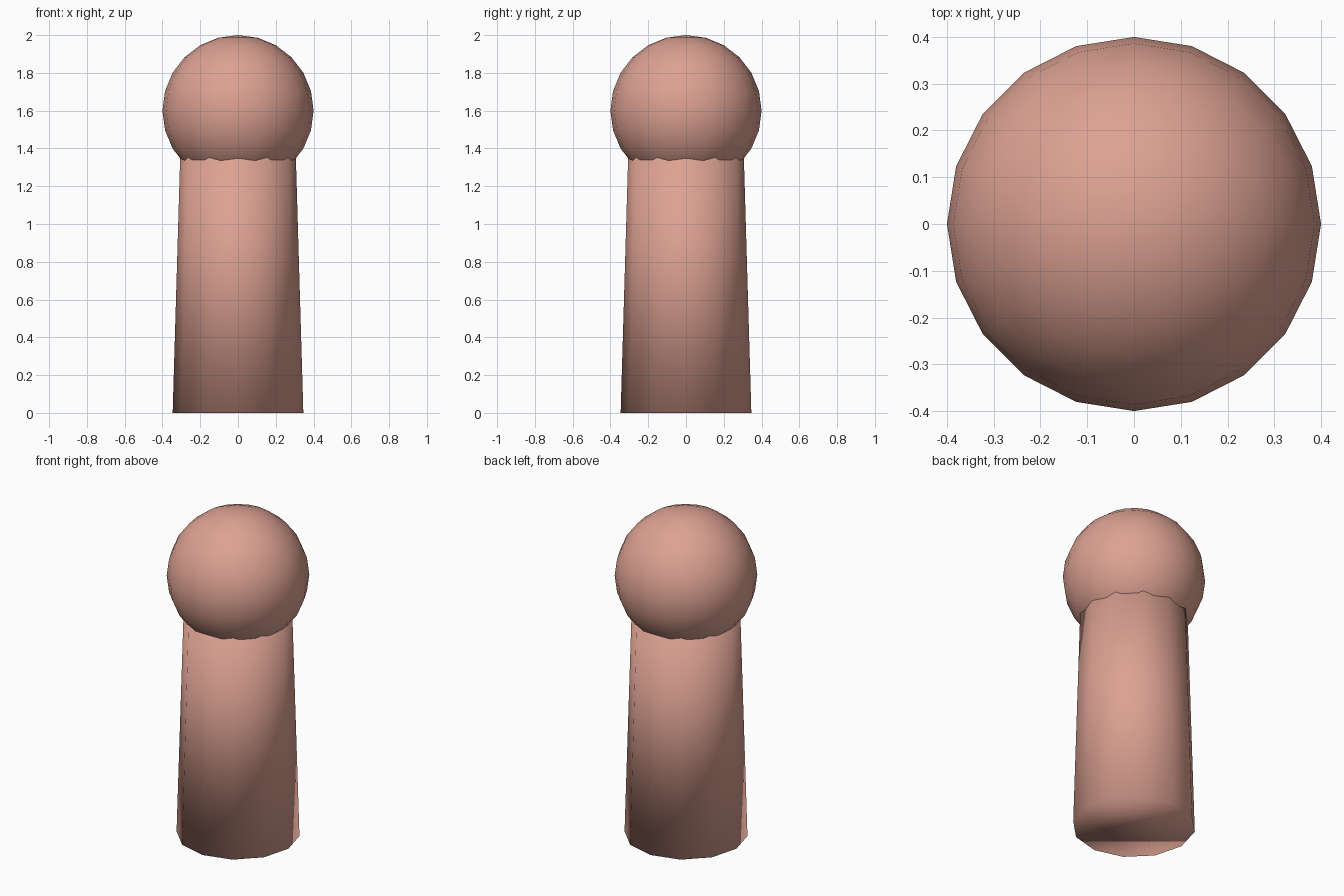
import bpy

if "Cube" in bpy.data.objects:
    bpy.data.objects.remove(bpy.data.objects["Cube"])

mat = bpy.data.materials.new("terracotta")
mat.diffuse_color = (0.72, 0.36, 0.29, 1)
mat.use_nodes = True
mat.node_tree.nodes["Principled BSDF"].inputs["Base Color"].default_value = mat.diffuse_color


def finish(name):
    obj = bpy.context.object
    obj.name = name
    obj.data.materials.append(mat)
    bpy.ops.object.shade_smooth()  # fully smooth, caps included
    return obj


# Tapered twelve-sided body, its top hidden inside the head
BODY_HEIGHT = 1.5
bpy.ops.mesh.primitive_cone_add(vertices=12, radius1=0.346, radius2=0.302,
                                depth=BODY_HEIGHT,
                                location=(0, 0, BODY_HEIGHT / 2))
finish("body")

# Round head
bpy.ops.mesh.primitive_uv_sphere_add(segments=20, ring_count=12, radius=0.4,
                                     location=(0, 0, 1.6))
finish("head")
